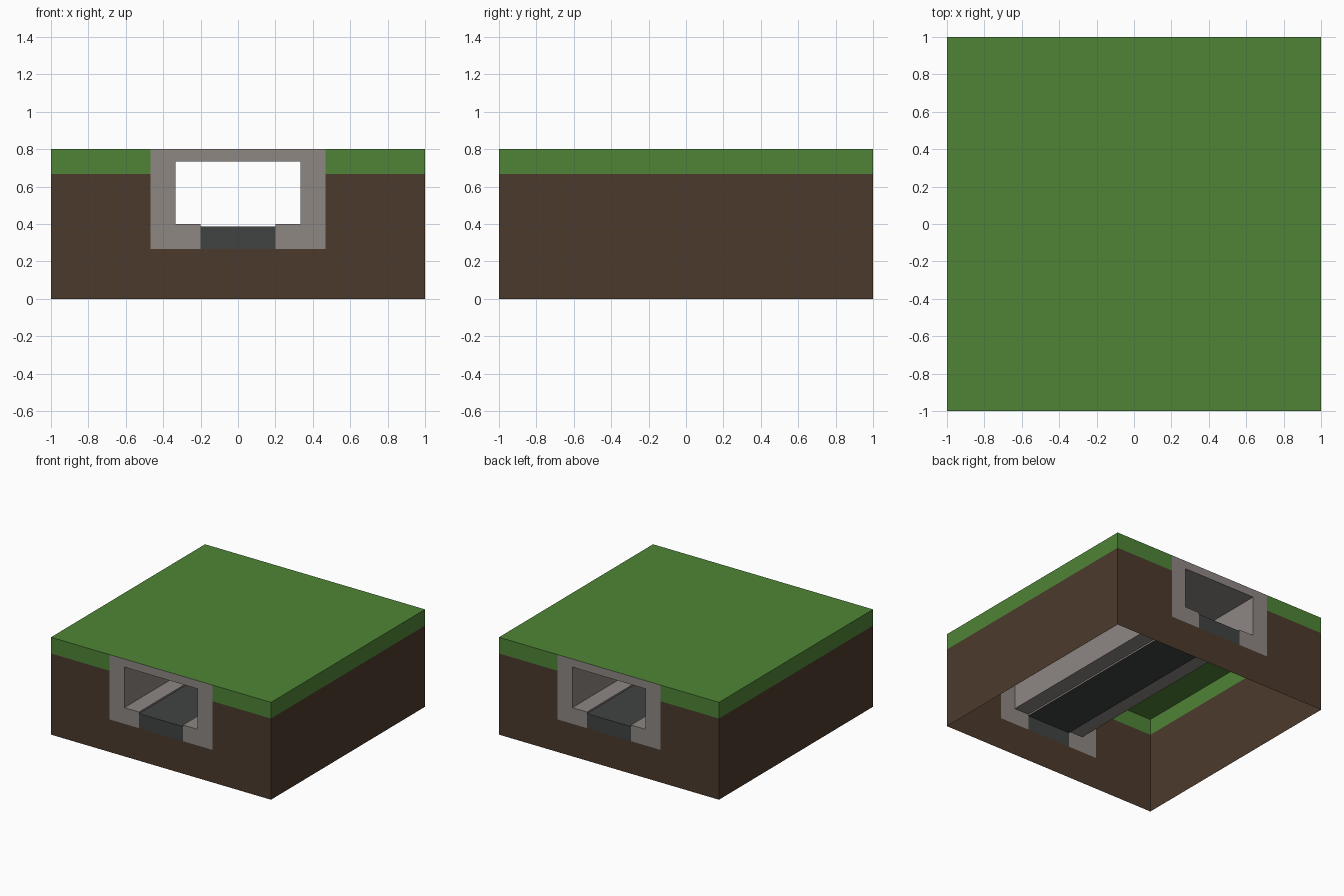
import bpy
import bmesh

cube = bpy.data.objects.get("Cube")
if cube:
    bpy.data.objects.remove(cube, do_unlink=True)

# Key levels and half widths
HALF = 1.0
TOP, SOIL_TOP = 0.8, 0.667
PORTAL, PORTAL_BASE = 0.467, 0.267
BORE, BORE_TOP = 0.333, 0.733
LEDGE, ROAD, ROAD_TOP = 0.4, 0.2, 0.387


def material(name, srgb):
    linear = [((c / 255 + 0.055) / 1.055) ** 2.4 for c in srgb] + [1.0]
    mat = bpy.data.materials.new(name)
    mat.use_nodes = True
    mat.diffuse_color = linear
    mat.node_tree.nodes["Principled BSDF"].inputs["Base Color"].default_value = linear
    return mat


def build(name, mat, strips=(), ends=()):
    """Strips are (x, z) profiles swept along y; ends are outlines at both y faces."""
    bm = bmesh.new()

    def face(points):
        bm.faces.new([bm.verts.new(p) for p in points])

    for strip in strips:
        for (ax, az), (bx, bz) in zip(strip, strip[1:]):
            face([(ax, -HALF, az), (ax, HALF, az), (bx, HALF, bz), (bx, -HALF, bz)])
    for outline in ends:
        face([(x, -HALF, z) for x, z in outline])
        face([(x, HALF, z) for x, z in reversed(outline)])
    bmesh.ops.remove_doubles(bm, verts=bm.verts, dist=0.0001)
    mesh = bpy.data.meshes.new(name)
    bm.to_mesh(mesh)
    bm.free()
    mesh.materials.append(mat)
    obj = bpy.data.objects.new(name, mesh)
    bpy.context.collection.objects.link(obj)
    return obj


def box(x0, x1, z0, z1):
    return [(x0, z0), (x1, z0), (x1, z1), (x0, z1)]


grass = material("grass green", (79, 132, 54))
soil = material("soil brown", (76, 58, 44))
concrete = material("concrete grey", (142, 135, 131))
asphalt = material("asphalt dark grey", (65, 66, 66))

# Grass sheet with its rim, open underneath
build("grass_layer", grass,
      strips=[[(HALF, SOIL_TOP), (HALF, TOP), (-HALF, TOP), (-HALF, SOIL_TOP)]],
      ends=[box(-HALF, -PORTAL, SOIL_TOP, TOP), box(PORTAL, HALF, SOIL_TOP, TOP)])

# Soil walls, notched around the portals
build("soil_walls", soil,
      strips=[[(HALF, 0), (HALF, SOIL_TOP)], [(-HALF, SOIL_TOP), (-HALF, 0)]],
      ends=[[(-HALF, 0), (HALF, 0), (HALF, SOIL_TOP), (PORTAL, SOIL_TOP),
             (PORTAL, PORTAL_BASE), (-PORTAL, PORTAL_BASE),
             (-PORTAL, SOIL_TOP), (-HALF, SOIL_TOP)]])

# Tunnel lining, with kerbs beside the road
lining = [(-ROAD, ROAD_TOP), (-ROAD, LEDGE), (-BORE, LEDGE), (-BORE, BORE_TOP)]
lining += [(-x, z) for x, z in reversed(lining)]
build("tunnel_lining", concrete, strips=[lining])

# Portal frames at both ends
frame = [(-PORTAL, TOP), (-PORTAL, PORTAL_BASE), (-ROAD, PORTAL_BASE),
         (-ROAD, LEDGE), (-BORE, LEDGE), (-BORE, BORE_TOP)]
frame += [(-x, z) for x, z in reversed(frame)]
build("portal_frames", concrete, ends=[frame])

# Road deck and its end faces
build("road", asphalt, strips=[[(ROAD, ROAD_TOP), (-ROAD, ROAD_TOP)]],
      ends=[box(-ROAD, ROAD, PORTAL_BASE, ROAD_TOP)])
